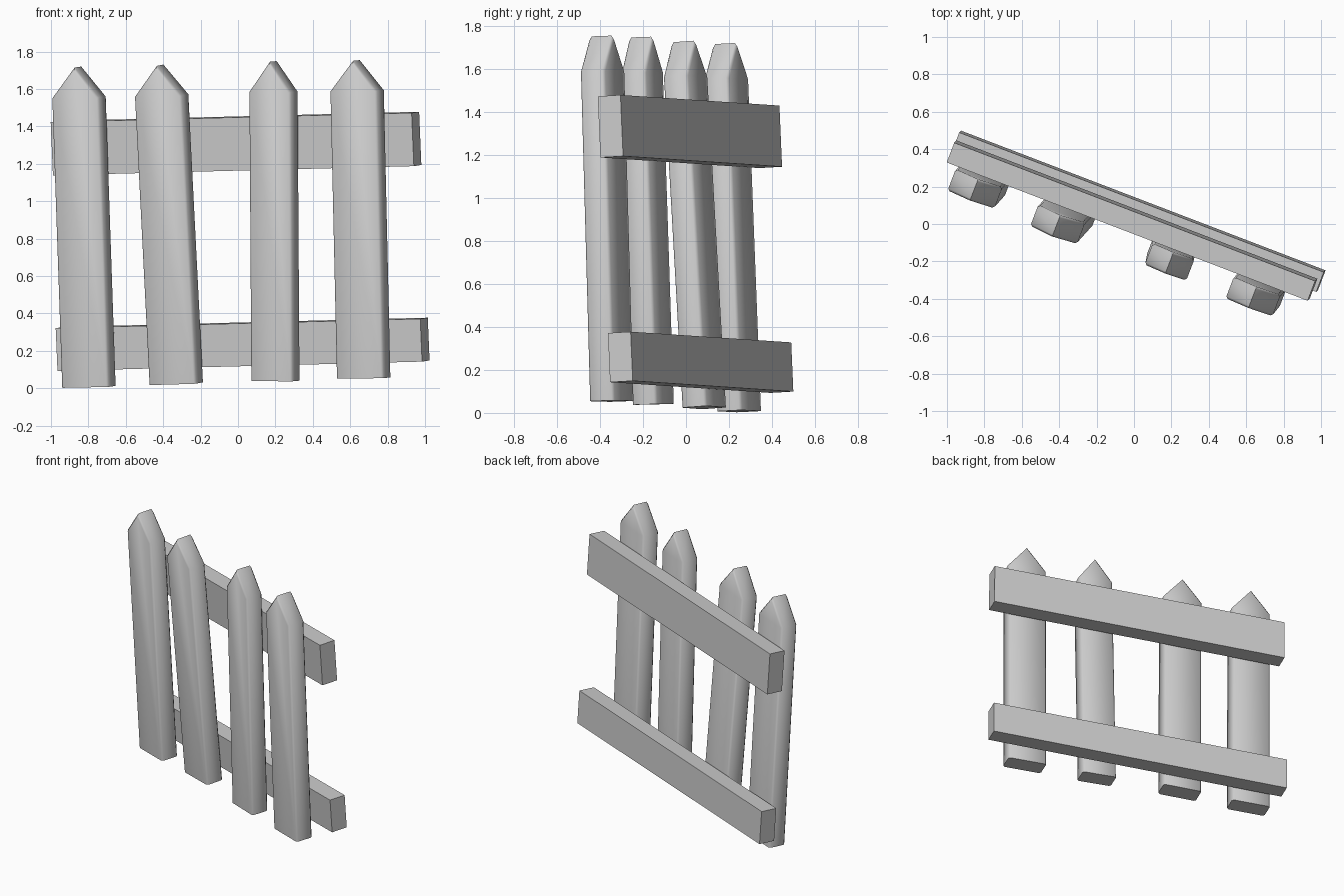
import bpy, bmesh
from mathutils import Matrix, Vector

if "Cube" in bpy.data.objects:
    bpy.data.objects.remove(bpy.data.objects["Cube"])

ALONG = Vector((0.934, -0.358, 0.025))   # direction the fence runs


def frame(origin, up):
    """Matrix with local x along the fence, y to the back, z up the part."""
    v = up.normalized()
    u = (ALONG - v * ALONG.dot(v)).normalized()
    w = v.cross(u)
    m = Matrix((u, w, v)).transposed().to_4x4()
    m.translation = origin
    return m


def prism(name, profile, y0, y1, matrix, chamfer=0.0):
    """Extrude an x-z profile from y0 to y1; optionally chamfer its outline."""
    bm = bmesh.new()
    face = bm.faces.new([bm.verts.new((x, y0, z)) for x, z in profile])
    ext = bmesh.ops.extrude_face_region(bm, geom=[face])
    moved = [g for g in ext["geom"] if isinstance(g, bmesh.types.BMVert)]
    bmesh.ops.translate(bm, verts=moved, vec=(0, y1 - y0, 0))
    if chamfer:
        edges = []
        for e in bm.edges:
            a, b = e.verts[0].co, e.verts[1].co
            if abs(a.y - b.y) < 1e-5 and max(a.z, b.z) > 0.01:
                edges.append(e)
        bmesh.ops.bevel(bm, geom=edges, offset=chamfer, segments=1,
                        profile=0.5, affect='EDGES')
    bmesh.ops.recalc_face_normals(bm, faces=bm.faces)
    me = bpy.data.meshes.new(name)
    bm.to_mesh(me)
    bm.free()
    ob = bpy.data.objects.new(name, me)
    bpy.context.collection.objects.link(ob)
    ob.matrix_world = matrix
    return ob


# Two horizontal rails, measured from the fence's lower right front corner
rail_frame = frame(Vector((0.99, -0.347, 0.0)), Vector((-0.042, -0.043, 1)))
for name, length, z0, z1 in (("upper_rail", 2.067, 1.19, 1.475),
                             ("lower_rail", 2.088, 0.143, 0.372)):
    prism(name, [(-length, z0), (0, z0), (0, z1), (-length, z1)],
          0, 0.113, rail_frame)

# Four pointed pickets, each slightly askew: bottom centre, shoulder centre, width
pickets = [
    ((-0.797, 0.248, 0.008), (-0.850, 0.188, 1.555), 0.268),
    ((-0.330, 0.085, 0.025), (-0.408, -0.002, 1.565), 0.268),
    ((0.200, -0.152, 0.040), (0.190, -0.203, 1.585), 0.238),
    ((0.672, -0.345, 0.055), (0.637, -0.388, 1.590), 0.268),
]
for i, (bottom, shoulder, width) in enumerate(pickets, 1):
    up = Vector(shoulder) - Vector(bottom)
    h, r = up.length, width / 2
    outline = [(-r, 0), (r, 0), (r, h), (0, h + 0.163), (-r, h)]
    ob = prism(f"picket_{i}", outline, -0.061, 0.061,
               frame(Vector(bottom), up), chamfer=0.012)
    # Soft shading round the sides, crisp ridge and base
    bpy.ops.object.select_all(action='DESELECT')
    ob.select_set(True)
    bpy.context.view_layer.objects.active = ob
    bpy.ops.object.shade_smooth_by_angle(angle=1.05)
